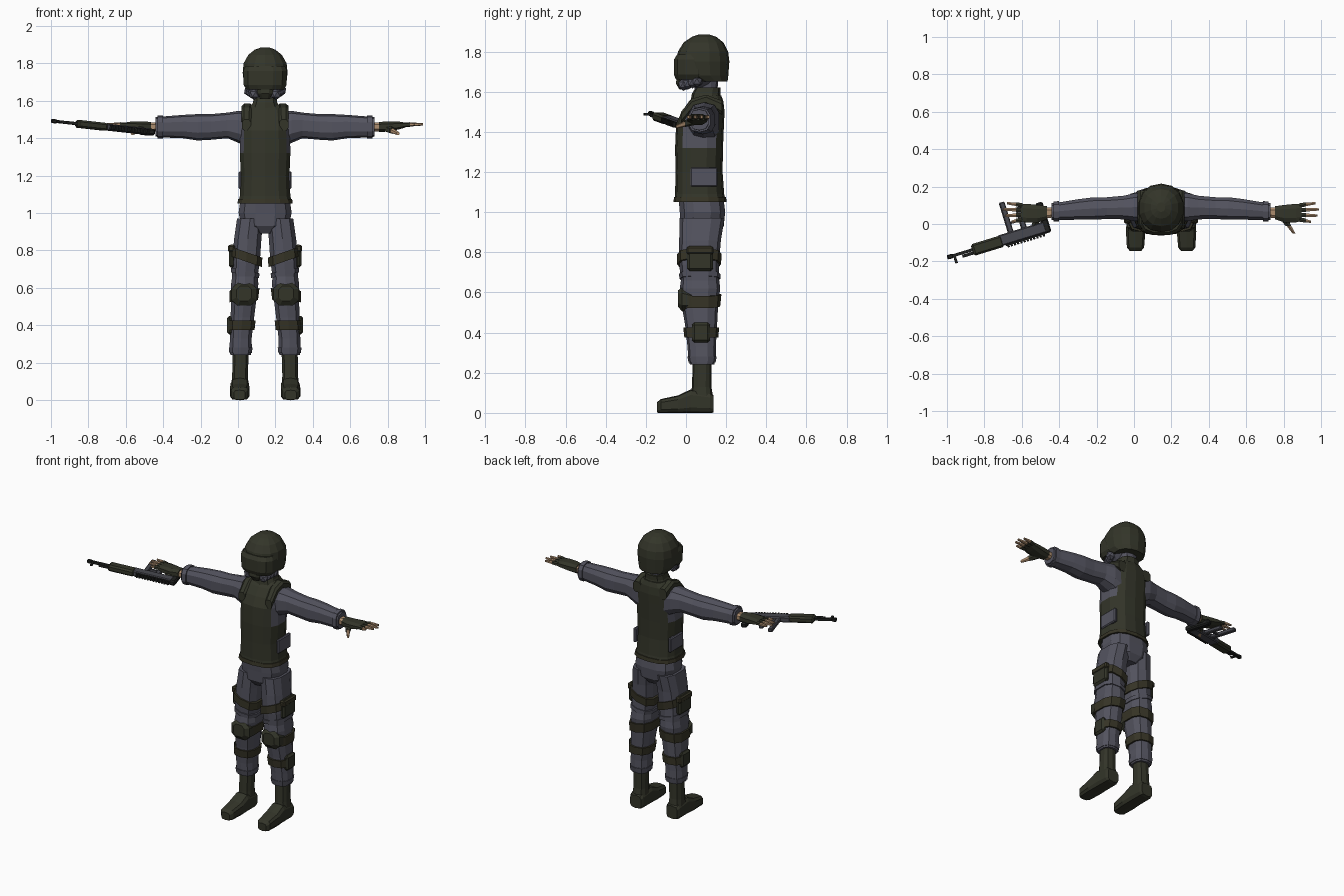
import bpy, bmesh, math
from mathutils import Matrix, Vector

if "Cube" in bpy.data.objects:
    bpy.data.objects.remove(bpy.data.objects["Cube"])

MID = 0.145  # body centre line in x


def material(name, r, g, b):
    mat = bpy.data.materials.new(name)
    mat.use_nodes = True
    mat.diffuse_color = (r, g, b, 1)
    mat.node_tree.nodes["Principled BSDF"].inputs["Base Color"].default_value = (r, g, b, 1)
    return mat


OLIVE = material("dark olive", .033, .035, .022)
STRAP = material("strap olive", .037, .034, .019)
CLOTH = material("slate cloth", .088, .088, .115)
SKIN = material("skin", .42, .27, .16)
BLACK = material("gun black", .014, .015, .014)
STEEL = material("gun grey", .065, .066, .08)


def finish(name, bm, *mats):
    bmesh.ops.recalc_face_normals(bm, faces=bm.faces)
    mesh = bpy.data.meshes.new(name)
    bm.to_mesh(mesh)
    bm.free()
    for mat in mats:
        mesh.materials.append(mat)
    obj = bpy.data.objects.new(name, mesh)
    bpy.context.collection.objects.link(obj)
    return obj


def loft(name, mat, sections, axis="z", side=1, sides=10, power=.75, slope=0, extra=None):
    """Skin rings given as (position, centre a, centre b, radius a, radius b)."""
    bm = bmesh.new()
    rings = []
    grow = 1 / math.cos(math.pi / sides) ** power
    for t, a, b, ra, rb in sections:
        ring = []
        for i in range(sides):
            ang = (i + .5) * math.tau / sides
            c, s = math.cos(ang), math.sin(ang)
            p = a + math.copysign(abs(c) ** power, c) * ra * grow
            q = b + math.copysign(abs(s) ** power, s) * rb * grow
            x, y, z = {"z": (p, q, t + slope * (p - a)), "x": (t, p, q), "y": (p, t, q)}[axis]
            ring.append(bm.verts.new((MID + side * x, y, z)))
        rings.append(ring)
    for low, high in zip(rings, rings[1:]):
        for i in range(sides):
            j = (i + 1) % sides
            bm.faces.new((low[i], low[j], high[j], high[i]))
    bm.faces.new(rings[0])
    bm.faces.new(rings[-1])
    return finish(name, bm, mat, *([extra] if extra else []))


def box(name, mat, centre, size, frame=None, bevel=0):
    bm = bmesh.new()
    bmesh.ops.create_cube(bm, size=1, matrix=Matrix.Translation(centre) @ Matrix.Diagonal((*size, 1)))
    if bevel:
        bmesh.ops.bevel(bm, geom=bm.edges[:], offset=bevel, segments=1, affect="EDGES")
    if frame:
        bm.transform(frame)
    return finish(name, bm, mat)


# Vest with cloth showing through the arm openings
vest = loft("vest", OLIVE, [
    (1.05, 0, .07, .145, .127), (1.09, 0, .068, .135, .12), (1.2, 0, .065, .13, .115),
    (1.32, 0, .065, .135, .117), (1.44, 0, .07, .133, .117), (1.5, 0, .085, .128, .105),
    (1.55, 0, .1, .115, .085), (1.58, 0, .11, .075, .065)], sides=14, extra=CLOTH)
for face in vest.data.polygons:
    if abs(face.normal.x) > .85 and 1.3 < face.center.z < 1.53:
        face.material_index = 1
loft("vest_hem", STRAP, [(1.05, 0, .07, .148, .13), (1.075, 0, .07, .144, .127)], sides=14)
loft("collar", OLIVE, [(1.55, 0, .1, .085, .075), (1.59, 0, .1, .065, .068), (1.62, 0, .11, .06, .06)])

# Head: neck, masked face, helmet, visor
loft("neck", CLOTH, [(1.56, 0, .1, .045, .05), (1.67, 0, .1, .055, .06)])
loft("masked_face", CLOTH, [(1.62, 0, .05, .05, .055), (1.65, 0, .055, .085, .075), (1.72, 0, .06, .09, .09)])
loft("mask_front", OLIVE, [(1.61, 0, -.01, .026, .022), (1.64, 0, -.02, .04, .03), (1.69, 0, -.015, .05, .03)], sides=8)
loft("helmet", OLIVE, [
    (1.65, 0, .125, .095, .08), (1.68, 0, .09, .112, .118), (1.75, 0, .083, .12, .13),
    (1.8, 0, .085, .115, .122), (1.845, 0, .087, .09, .097), (1.873, 0, .09, .055, .06),
    (1.885, 0, .09, .022, .025)], sides=14, power=.9)
loft("visor", OLIVE, [
    (1.66, 0, .03, .1, .08), (1.685, 0, .028, .115, .088), (1.76, 0, .028, .117, .088),
    (1.785, 0, .035, .105, .08)], sides=12)

# Hips
loft("hips", CLOTH, [
    (.89, 0, .08, .05, .08), (.93, 0, .08, .125, .108), (1, 0, .082, .142, .113),
    (1.07, 0, .075, .132, .112)], sides=12)

LEG = [(.97, .08, .08, .07, .108), (.86, .093, .07, .073, .1), (.74, .102, .065, .074, .095),
       (.66, .108, .07, .068, .092), (.62, .109, .07, .073, .097), (.56, .112, .068, .068, .09),
       (.44, .122, .075, .063, .077), (.33, .13, .078, .058, .068), (.27, .131, .08, .06, .066),
       (.24, .131, .08, .054, .058)]


def leg_ring(z, grow):
    for high, low in zip(LEG, LEG[1:]):
        if low[0] <= z <= high[0]:
            k = (z - low[0]) / (high[0] - low[0])
            _, x, y, rx, ry = (l + (h - l) * k for l, h in zip(low, high))
            return (z, x, y, rx + grow, ry + grow)


def leg_band(name, mat, z, height, side, slope=0, grow=.01):
    loft(name, mat, [leg_ring(z - height / 2, grow), leg_ring(z + height / 2, grow)], side=side, slope=slope)


for side, label in ((1, "left_"), (-1, "right_")):
    # Legs with straps, pads and pouches
    loft(label + "trouser_leg", CLOTH, LEG, side=side)
    leg_band(label + "thigh_strap", STRAP, .765, .05, side, .35)
    leg_band(label + "knee_strap", STRAP, .56, .06, side, -.1)
    leg_band(label + "shin_strap", STRAP, .4, .05, side)
    leg_band(label + "trouser_fold", CLOTH, .68, .025, side, .2, .006)
    leg_band(label + "trouser_cuff", CLOTH, .265, .03, side, 0, .004)
    loft(label + "knee_pad", OLIVE, [
        (-.04, .112, .57, .04, .04), (-.02, .112, .565, .068, .06), (.03, .112, .56, .075, .045)],
        axis="y", side=side, sides=8)
    box(label + "thigh_pouch", OLIVE, (MID + side * .177, .07, .77), (.034, .13, .125), bevel=.012)
    box(label + "thigh_pouch_flap", STRAP, (MID + side * .18, .07, .81), (.036, .136, .04), bevel=.008)
    box(label + "shin_pouch", OLIVE, (MID + side * .187, .075, .4), (.032, .09, .1), bevel=.012)

    # Boots
    loft(label + "boot_shaft", OLIVE, [
        (.06, .135, .08, .048, .055), (.13, .134, .078, .042, .047), (.26, .131, .08, .043, .044)], side=side)
    loft(label + "boot_foot", OLIVE, [
        (-.145, .137, .027, .03, .025), (-.125, .137, .034, .046, .034), (-.04, .136, .043, .052, .043),
        (.025, .135, .058, .049, .058), (.12, .135, .05, .048, .05), (.137, .135, .045, .04, .042)],
        axis="y", side=side, power=.55)

    # Vest shoulder straps and side panels
    loft(label + "shoulder_strap", OLIVE, [
        (-.025, .1, 1.47, .024, .03), (.03, .098, 1.535, .028, .03), (.1, .095, 1.56, .03, .025),
        (.18, .095, 1.52, .03, .035)], axis="y", side=side, sides=8)
    box(label + "side_panel", CLOTH, (MID + side * .13, .09, 1.175), (.022, .135, .095), bevel=.006)

    # Sleeve and cuff
    loft(label + "sleeve", CLOTH, [
        (.08, .09, 1.44, .075, .095), (.14, .09, 1.46, .075, .083), (.2, .088, 1.468, .063, .066),
        (.29, .085, 1.46, .058, .066), (.36, .083, 1.458, .06, .068), (.44, .078, 1.462, .055, .06),
        (.53, .07, 1.46, .048, .055), (.585, .066, 1.46, .045, .05)], axis="x", side=side)
    loft(label + "sleeve_cuff", CLOTH, [
        (.545, .068, 1.46, .054, .059), (.575, .067, 1.46, .054, .059)], axis="x", side=side)

    # Hand: wrist, glove, fingers and thumb
    loft(label + "wrist", SKIN, [(.57, .062, 1.46, .028, .024), (.63, .06, 1.46, .028, .023)],
         axis="x", side=side, sides=8)
    loft(label + "glove", OLIVE, [
        (.61, .06, 1.46, .035, .027), (.66, .055, 1.462, .047, .027), (.72, .058, 1.468, .05, .02),
        (.75, .062, 1.47, .046, .013)], axis="x", side=side, sides=8)
    for n, reach in enumerate((.8, .835, .845, .825)):
        root = .024 + n * .025
        tip = .012 + n * .033
        knuckle = (root + tip) / 2
        loft(f"{label}finger_base_{n}", OLIVE, [
            (.74, root, 1.47, .012, .011), (.775, knuckle, 1.473, .011, .011)], axis="x", side=side, sides=6)
        loft(f"{label}finger_tip_{n}", SKIN, [
            (.77, knuckle, 1.473, .01, .01), (reach, tip, 1.474, .006, .006)], axis="x", side=side, sides=6)
    loft(label + "thumb_base", OLIVE, [
        (.04, .65, 1.455, .024, .02), (-.01, .68, 1.44, .015, .015)], axis="y", side=side, sides=6)
    loft(label + "thumb_tip", SKIN, [
        (-.005, .68, 1.44, .013, .013), (-.05, .71, 1.425, .008, .008)], axis="y", side=side, sides=6)

    # Ridged breathing filters on the mask
    for n in range(4):
        bm = bmesh.new()
        spot = Vector((MID + side * (.058 + n * .009), -.012 + n * .022, 1.635 + n * .006))
        bmesh.ops.create_icosphere(bm, subdivisions=1, radius=.031, matrix=Matrix.Translation(spot))
        finish(f"{label}mask_filter_{n}", bm, CLOTH)

# Rifle lying on its side: along the barrel, up from the grip, thickness
along = Vector((-.54, -.165, .06)).normalized()
up = -along.cross(Vector((0, 0, 1))).normalized()
GUN = Matrix((along, up, along.cross(up))).transposed().to_4x4()
GUN.translation = (-.455, -.015, 1.432)


def gun_part(name, mat, start, end, bottom, top, thick, bevel=0):
    box("rifle_" + name, mat, ((start + end) / 2, (bottom + top) / 2, 0),
        (end - start, top - bottom, thick), GUN, bevel)


gun_part("receiver", STEEL, .02, .28, -.035, .025, .036, .006)
gun_part("stock", BLACK, -.005, .035, -.14, .03, .034, .008)
gun_part("handguard", OLIVE, .26, .43, -.032, .032, .042, .01)
gun_part("gas_tube", BLACK, .42, .49, .008, .024, .016)
gun_part("barrel", BLACK, .42, .565, -.01, .006, .016)
gun_part("muzzle", BLACK, .54, .57, -.014, .01, .022, .004)
gun_part("front_sight", BLACK, .525, .538, 0, .042, .012)
gun_part("magazine", STEEL, .19, .22, -.2, -.03, .024, .005)
gun_part("grip", STEEL, .115, .145, -.15, -.03, .024, .005)
gun_part("grip_guard", STEEL, .14, .2, -.085, -.073, .014)
gun_part("rail", BLACK, .03, .25, .022, .032, .026)
for n in range(12):
    gun_part(f"rail_tooth_{n}", BLACK, .035 + n * .018, .044 + n * .018, .03, .042, .026)
